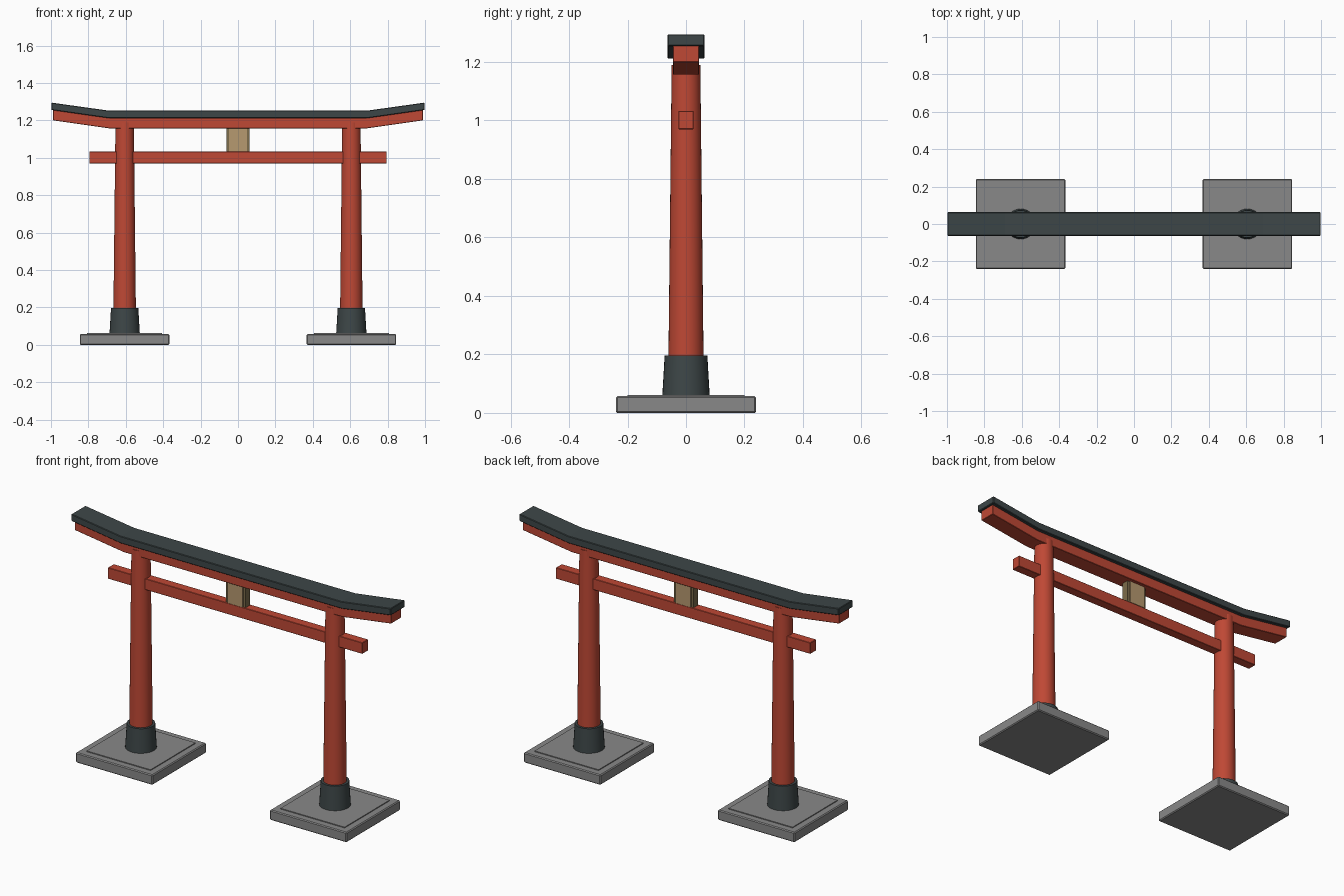
import bpy, bmesh

cube = bpy.data.objects.get("Cube")
if cube:
    bpy.data.objects.remove(cube, do_unlink=True)


def material(name, rgb):
    m = bpy.data.materials.new(name)
    m.use_nodes = True
    col = (*rgb, 1)
    m.diffuse_color = col
    m.node_tree.nodes["Principled BSDF"].inputs["Base Color"].default_value = col
    return m


RED = material("vermilion paint", (0.52, 0.065, 0.035))
DARK = material("dark slate", (0.047, 0.062, 0.064))
STONE = material("grey stone", (0.25, 0.25, 0.25))
TAN = material("tan wood", (0.47, 0.32, 0.16))
OLIVE = material("weathered wood", (0.2, 0.15, 0.07))


def finish(obj, name, mat, bevel=0):
    obj.name = name
    obj.data.materials.append(mat)
    if bevel:
        mod = obj.modifiers.new("edge", "BEVEL")
        mod.width = bevel
        mod.segments = 1
    return obj


def box(name, x, y, z0, z1, mat, cx=0, cy=0, bevel=0):
    bpy.ops.mesh.primitive_cube_add(size=1, location=(cx, cy, (z0 + z1) / 2))
    obj = bpy.context.object
    obj.scale = (2 * x, 2 * y, z1 - z0)
    bpy.ops.object.transform_apply(location=False, rotation=False, scale=True)
    return finish(obj, name, mat, bevel)


def tapered(name, r0, r1, z0, z1, cx, mat):
    bpy.ops.mesh.primitive_cone_add(vertices=32, radius1=r0, radius2=r1,
                                    depth=z1 - z0, location=(cx, 0, (z0 + z1) / 2))
    bpy.ops.object.shade_smooth_by_angle()
    return finish(bpy.context.object, name, mat)


def swept_beam(name, half, y, mat, bevel):
    """Extrude a mirrored lintel outline; half lists (x, bottom, top)."""
    stations = [(-x, b, t) for x, b, t in reversed(half)] + half
    bm = bmesh.new()
    rings = [[bm.verts.new((x + (s * lean), yy, z))
              for yy, z, lean in ((-y, b, 0), (y, b, 0), (y, t, 0), (-y, t, 0))]
             for x, b, t in stations for s in (0,)]
    for a, b in zip(rings, rings[1:]):
        for i in range(4):
            j = (i + 1) % 4
            bm.faces.new((a[i], a[j], b[j], b[i]))
    bm.faces.new(rings[0])
    bm.faces.new(rings[-1])
    bmesh.ops.recalc_face_normals(bm, faces=bm.faces)
    mesh = bpy.data.meshes.new(name)
    bm.to_mesh(mesh)
    bm.free()
    obj = bpy.data.objects.new(name, mesh)
    bpy.context.collection.objects.link(obj)
    return finish(obj, name, mat, bevel)


# Footings, sleeves and pillars
for side, cx in (("left", 0.606), ("right", -0.606)):
    box(side + "_footing", 0.24, 0.24, 0, 0.057, STONE, cx, bevel=0.005)
    box(side + "_footing_step", 0.2, 0.2, 0.05, 0.062, STONE, cx)
    tapered(side + "_sleeve", 0.081, 0.073, 0.06, 0.197, cx, DARK)
    tapered(side + "_pillar", 0.06, 0.049, 0.19, 1.19, cx, RED)

# Horizontal beams and roof cap
box("tie_beam", 0.795, 0.026, 0.97, 1.033, RED, bevel=0.002)
swept_beam("lintel", [(0.685, 1.157, 1.213), (0.988, 1.2, 1.256)], 0.045, RED, 0.002)
swept_beam("roof_cap", [(0.69, 1.212, 1.252), (0.998, 1.256, 1.295)], 0.063, DARK, 0.003)

# Centre strut with raised panels front and back
box("centre_strut", 0.062, 0.02, 1.03, 1.16, OLIVE)
for name, cy in (("front_panel", -0.022), ("back_panel", 0.022)):
    box(name, 0.047, 0.005, 1.033, 1.158, TAN, cy=cy)
